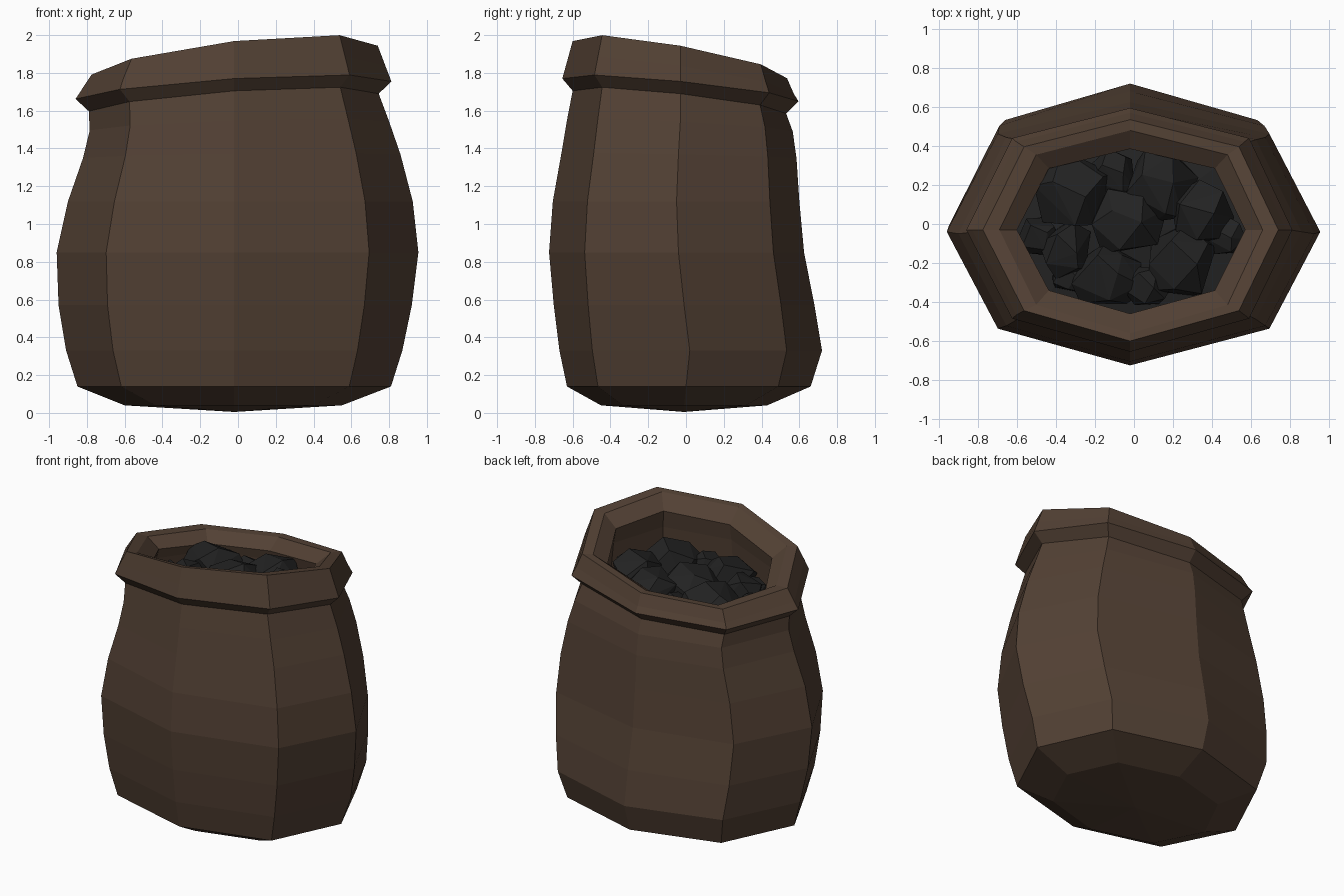
import bpy, bmesh, math, random
from mathutils import Vector

random.seed(7)


def material(name, rgb):
    m = bpy.data.materials.new(name)
    m.diffuse_color = (*rgb, 1)
    return m


burlap = material("burlap", (0.085, 0.052, 0.034))
coal_black = material("coal_black", (0.016, 0.016, 0.016))

# Slant of the sack mouth at the eight corners, anticlockwise from the right
TILT = (0.045, -0.015, -0.06, -0.075, -0.048, 0.003, 0.06, 0.079)


def ring(z, tilt, left, right, front, back, side_y):
    """Eight-sided, slightly lopsided cross-section of the sack."""
    d, e = 0.727, 0.74
    pts = [(right, side_y), (right * d, back * e), (-0.02, back), (left * d, back * e),
           (left, side_y), (left * d, front * e), (-0.02, front), (right * d, front * e)]
    return [(x, y, z + tilt * t) for (x, y), t in zip(pts, TILT)]


def finish(bm, name, mat):
    bmesh.ops.recalc_face_normals(bm, faces=bm.faces)
    mesh = bpy.data.meshes.new(name)
    bm.to_mesh(mesh)
    bm.free()
    mesh.materials.append(mat)
    ob = bpy.data.objects.new(name, mesh)
    bpy.context.collection.objects.link(ob)
    return ob


def loft(name, sections, mat, start_point=None):
    bm = bmesh.new()
    loops = [[bm.verts.new(p) for p in ring(*s)] for s in sections]
    for a, b in zip(loops, loops[1:]):
        for i in range(8):
            j = (i + 1) % 8
            bm.faces.new((a[i], a[j], b[j], b[i]))
    if start_point:
        tip = bm.verts.new(start_point)
        for i in range(8):
            bm.faces.new((tip, loops[0][(i + 1) % 8], loops[0][i]))
    return finish(bm, name, mat)


# Sack: z, tilt amount, left, right, front, back, side y; one skin from base
# up over the rolled rim and down inside
neck = (1.645, 1.0, -0.79, 0.745, -0.60, 0.53, -0.03)
loft("sack", [
    (0.04, 0.0, -0.60, 0.55, -0.45, 0.43, -0.01),
    (0.14, 0.0, -0.85, 0.81, -0.63, 0.66, 0.00),
    (0.33, 0.0, -0.91, 0.87, -0.67, 0.72, 0.02),
    (0.57, 0.0, -0.95, 0.92, -0.70, 0.68, -0.01),
    (0.85, 0.0, -0.96, 0.955, -0.725, 0.625, -0.04),
    (1.12, 0.0, -0.90, 0.925, -0.705, 0.60, -0.05),
    (1.36, 0.2, -0.82, 0.86, -0.66, 0.585, -0.04),
    (1.52, 0.5, -0.785, 0.80, -0.63, 0.565, -0.03),
    neck,
    # rolled rim
    (1.71, 1.0, -0.86, 0.812, -0.655, 0.595, -0.03),
    (1.775, 1.4, -0.83, 0.78, -0.63, 0.57, -0.03),
    (1.87, 1.64, -0.775, 0.74, -0.60, 0.535, -0.03),
    # inside of the mouth
    (1.865, 1.6, -0.69, 0.66, -0.56, 0.48, -0.03),
    (1.79, 1.4, -0.60, 0.57, -0.46, 0.385, -0.03),
    (1.70, 1.0, -0.62, 0.59, -0.48, 0.40, -0.03),
    (1.52, 0.5, -0.64, 0.61, -0.50, 0.42, -0.03),
], burlap, (-0.02, -0.01, 0.005))

# Dark bed under the lumps
loft("coal_bed", [(1.54, 0.5, -0.63, 0.60, -0.49, 0.41, -0.03)],
     coal_black, (-0.02, -0.03, 1.62))


def lump(name, x, y, z, r):
    """Faceted chunk: convex hull of scattered points on a ball."""
    bm = bmesh.new()
    n = 15
    for i in range(n):
        h = 1 - 2 * (i + 0.5) / n
        a = i * 2.39996 + random.uniform(-0.45, 0.45)
        s = math.sqrt(1 - h * h)
        k = r * random.uniform(0.88, 1.12)
        bm.verts.new(Vector((x, y, z)) + Vector((s * math.cos(a), s * math.sin(a), 0.8 * h)) * k)
    out = bmesh.ops.convex_hull(bm, input=bm.verts)
    bmesh.ops.delete(bm, geom=list({g for g in out["geom_interior"]}), context="VERTS")
    finish(bm, name, coal_black)


# Coal lumps: x, y, z, radius
LUMPS = [(-0.32, 0.15, 1.61, 0.22), (-0.03, 0.00, 1.63, 0.20), (0.14, 0.19, 1.63, 0.19),
         (0.34, 0.05, 1.64, 0.18), (0.25, -0.20, 1.64, 0.21), (-0.14, -0.27, 1.62, 0.18),
         (-0.34, -0.13, 1.62, 0.15), (-0.48, -0.06, 1.58, 0.11), (0.06, -0.32, 1.62, 0.12),
         (-0.10, 0.25, 1.58, 0.13), (0.46, -0.06, 1.62, 0.11), (-0.33, -0.26, 1.58, 0.11)]
for i, spec in enumerate(LUMPS):
    lump(f"coal_lump_{i + 1}", *spec)
